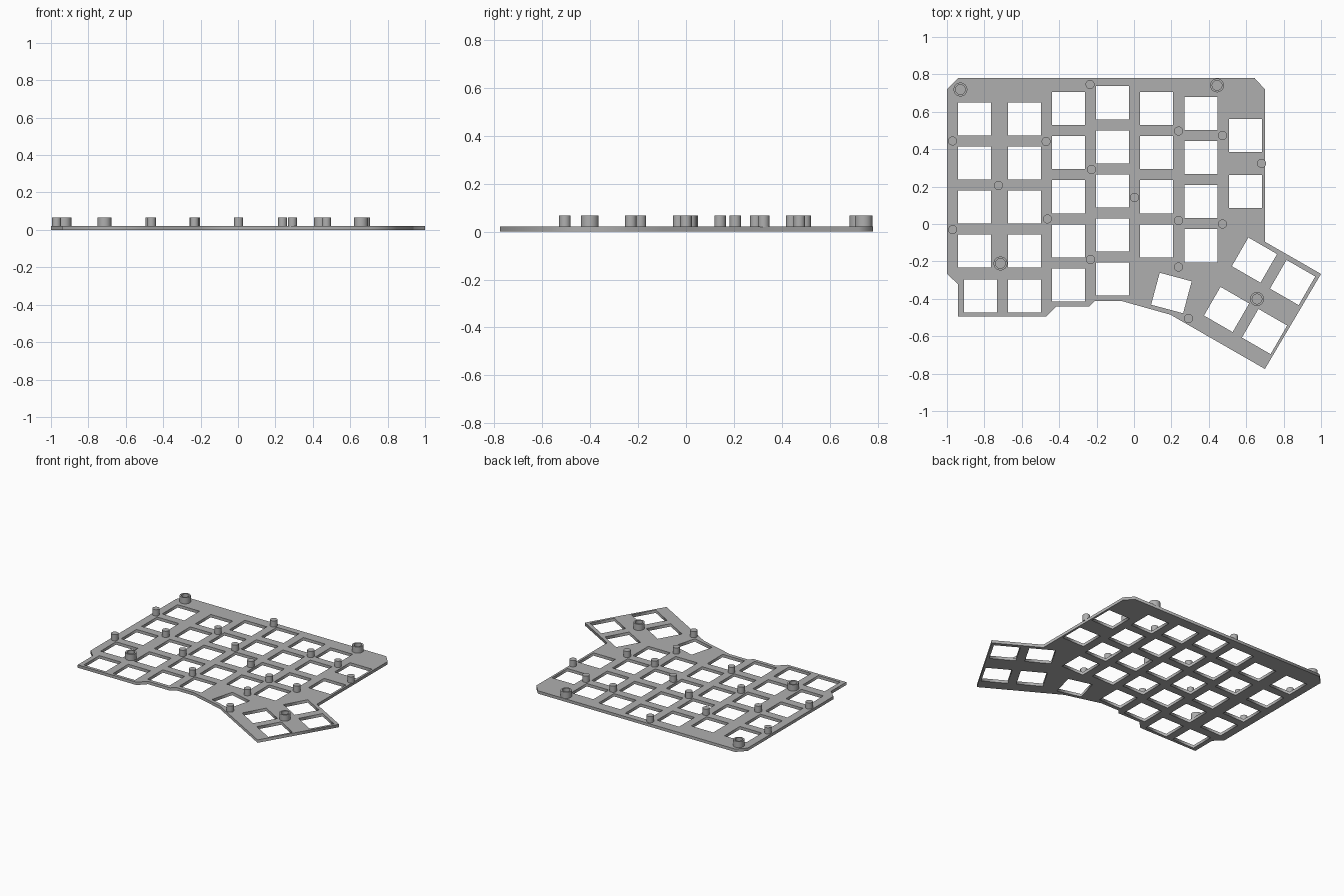
import bpy, bmesh
from math import sin, cos, pi, radians
from mathutils import Matrix, Vector

if "Cube" in bpy.data.objects:
    bpy.data.objects.remove(bpy.data.objects["Cube"], do_unlink=True)

gray = bpy.data.materials.new("plastic_gray")
gray.use_nodes = True
color = (0.43, 0.43, 0.43, 1)
gray.diffuse_color = color
gray.node_tree.nodes["Principled BSDF"].inputs["Base Color"].default_value = color

PLATE_TOP = 0.021
POST_TOP = 0.066


def extruded(name, loops, z0, z1):
    """Solid slab from closed 2D loops; inner loops become openings."""
    curve = bpy.data.curves.new(name + "_profile", "CURVE")
    curve.dimensions = "2D"
    curve.fill_mode = "BOTH"
    curve.extrude = (z1 - z0) / 2
    for loop in loops:
        spline = curve.splines.new("POLY")
        spline.points.add(len(loop) - 1)
        for point, (x, y) in zip(spline.points, loop):
            point.co = (x, y, 0, 1)
        spline.use_cyclic_u = True
    helper = bpy.data.objects.new(name + "_helper", curve)
    bpy.context.collection.objects.link(helper)
    bpy.context.view_layer.update()
    mesh = bpy.data.meshes.new_from_object(
        helper.evaluated_get(bpy.context.evaluated_depsgraph_get()))
    bpy.data.objects.remove(helper)
    bpy.data.curves.remove(curve)

    bm = bmesh.new()
    bm.from_mesh(mesh)
    bmesh.ops.translate(bm, verts=bm.verts, vec=(0, 0, (z0 + z1) / 2))
    bmesh.ops.remove_doubles(bm, verts=bm.verts, dist=1e-5)
    bmesh.ops.recalc_face_normals(bm, faces=bm.faces)
    bm.to_mesh(mesh)
    bm.free()
    mesh.name = name
    mesh.materials.clear()
    mesh.materials.append(gray)
    obj = bpy.data.objects.new(name, mesh)
    bpy.context.collection.objects.link(obj)
    return obj


def square(x, y, angle=0, size=0.177):
    h = size / 2
    turn = Matrix.Rotation(radians(angle), 2)
    return [Vector((x, y)) + turn @ Vector(c)
            for c in ((-h, -h), (h, -h), (h, h), (-h, h))]


def circle(x, y, r, n=32):
    return [(x + r * cos(2 * pi * i / n), y + r * sin(2 * pi * i / n)) for i in range(n)]


def smooth(obj):
    bpy.ops.object.select_all(action="DESELECT")
    obj.select_set(True)
    bpy.context.view_layer.objects.active = obj
    bpy.ops.object.shade_smooth_by_angle(angle=radians(30))


# Plate outline
outline = [(-1, .72), (-.94, .78), (.645, .78), (.70, .72), (.70, -.095),
           (1, -.267), (.70, -.775), (.195, -.485), (-.065, -.412), (-.21, -.412),
           (-.238, -.44), (-.415, -.44), (-.47, -.495), (-.942, -.495),
           (-.942, -.322), (-1, -.265)]

# Switch openings: columns of x, top y, count
PITCH = 0.2357
holes = []
for x, top, count in [(-.853, .562, 4), (-.586, .562, 4), (-.35, .617, 5),
                      (-.115, .648, 5), (.12, .617, 4), (.358, .591, 4)]:
    holes += [square(x, top - PITCH * i) for i in range(count)]
holes += [square(x, y) for x, y in [(-.82, -.385), (-.586, -.385),
                                    (.596, .473), (.596, .174)]]

# Thumb openings
holes.append(square(.2, -.369, -15))
holes += [square(x, y, -30) for x, y in [(.644, -.193), (.848, -.313),
                                         (.495, -.457), (.698, -.575)]]
extruded("switch_plate", [outline] + holes, 0, PLATE_TOP)

# Solid support pegs
pegs = [(-.235, .746), (-.97, .444), (-.47, .441), (-.725, .206), (-.227, .291),
        (.238, .497), (.473, .473), (.682, .324), (.003, .142), (-.463, .027),
        (-.97, -.03), (.238, .019), (.473, 0), (-.233, -.19), (.238, -.23),
        (.291, -.505)]
for i, (x, y) in enumerate(pegs):
    smooth(extruded(f"support_peg_{i + 1}", [circle(x, y, .024)], PLATE_TOP - .003, POST_TOP))

# Hollow screw bosses
for i, (x, y) in enumerate([(-.928, .719), (.444, .741), (-.714, -.211), (.658, -.401)]):
    rings = [circle(x, y, .037), circle(x, y, .026)]
    smooth(extruded(f"screw_boss_{i + 1}", rings, PLATE_TOP - .003, POST_TOP))
